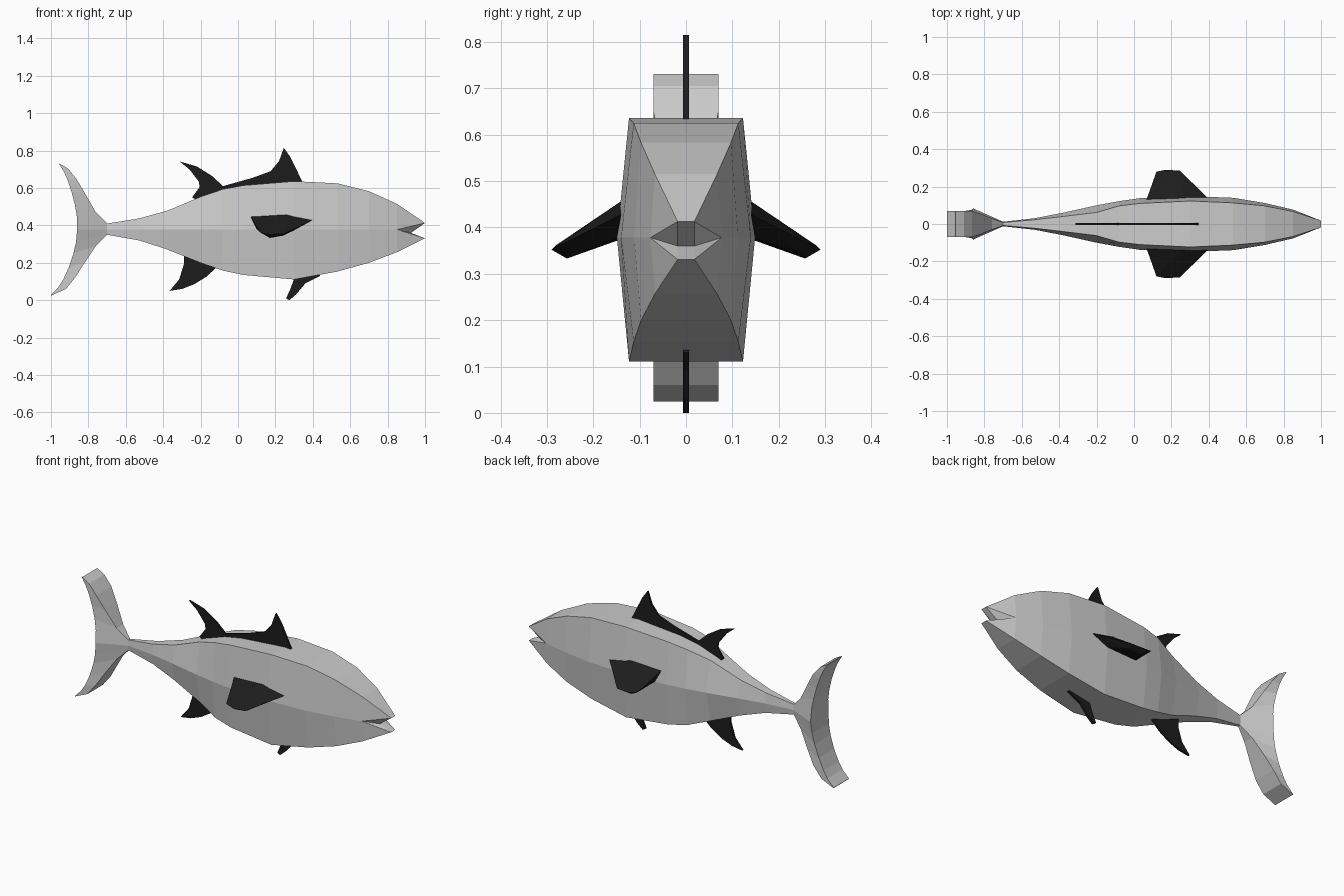
import bpy, bmesh


def finish(name, bm, mat=None):
    bmesh.ops.remove_doubles(bm, verts=bm.verts, dist=0.0005)
    bmesh.ops.recalc_face_normals(bm, faces=bm.faces)
    me = bpy.data.meshes.new(name)
    bm.to_mesh(me)
    bm.free()
    ob = bpy.data.objects.new(name, me)
    bpy.context.collection.objects.link(ob)
    if mat:
        me.materials.append(mat)
    return ob


def loft(bm, rings):
    rows = [[bm.verts.new(p) for p in r] for r in rings]
    for a, b in zip(rows, rows[1:]):
        n = len(a)
        for i in range(n):
            j = (i + 1) % n
            bm.faces.new((a[i], a[j], b[j], b[i]))
    return rows


dark = bpy.data.materials.new("dark_fin")
dark.diffuse_color = (0.012, 0.012, 0.012, 1)

# Body: six-sided sections (x, top z, bottom z, flat half width, side half width)
sections = [
    (-0.70, 0.41, 0.35, 0.008, 0.012), (-0.53, 0.437, 0.32, 0.023, 0.031),
    (-0.38, 0.478, 0.272, 0.04, 0.06), (-0.20, 0.553, 0.20, 0.062, 0.10),
    (-0.08, 0.594, 0.158, 0.097, 0.122), (0.03, 0.614, 0.135, 0.11, 0.138),
    (0.30, 0.636, 0.111, 0.123, 0.149), (0.53, 0.625, 0.153, 0.113, 0.14),
    (0.70, 0.583, 0.20, 0.097, 0.112), (0.85, 0.515, 0.257, 0.067, 0.077)]
bm = bmesh.new()
rows = loft(bm, [[(x, -w, t), (x, w, t), (x, s, 0.378), (x, w, b), (x, -w, b), (x, -s, 0.378)]
                 for x, t, b, w, s in sections])
bm.faces.new(rows[0])

# Open mouth: upper lip, lower lip and the inner corner
t0, t1, m1, b1, b0, m0 = rows[-1]
u0, u1, l0, l1, i0, i1 = [bm.verts.new((x, y, z)) for x, z in ((1, 0.413), (1, 0.331), (0.925, 0.36))
                          for y in (-0.018, 0.018)]
for f in ((t0, t1, u1, u0), (b0, b1, l1, l0), (u0, u1, i1, i0), (l0, l1, i1, i0),
          (t0, u0, m0), (t1, u1, m1), (b0, l0, m0), (b1, l1, m1),
          (m0, u0, i0), (m1, u1, i1), (m0, l0, i0), (m1, l1, i1)):
    bm.faces.new(f)
finish("body", bm)

# Tail lobes: (leading x, z, half width, trailing x, z, half width)
root = (-0.70, 0.378, 0.012, -0.86, 0.378, 0.083)
upper = [root, (-0.70, 0.41, 0.008, -0.862, 0.45, 0.077), (-0.76, 0.47, 0.03, -0.872, 0.51, 0.073),
         (-0.82, 0.575, 0.055, -0.89, 0.58, 0.07), (-0.865, 0.65, 0.07, -0.91, 0.64, 0.07),
         (-0.91, 0.705, 0.07, -0.93, 0.685, 0.07), (-0.955, 0.731, 0.07, -0.956, 0.729, 0.07)]
lower = [root, (-0.70, 0.35, 0.008, -0.866, 0.31, 0.077), (-0.76, 0.29, 0.03, -0.88, 0.25, 0.073),
         (-0.82, 0.20, 0.055, -0.905, 0.175, 0.07), (-0.87, 0.122, 0.07, -0.935, 0.11, 0.07),
         (-0.92, 0.06, 0.07, -0.96, 0.07, 0.07), (-0.999, 0.025, 0.07, -1.0, 0.028, 0.07)]
bm = bmesh.new()
for lobe in (upper, lower):
    r = loft(bm, [[(a, -w, z), (a, w, z), (c, v, d), (c, -v, d)] for a, z, w, c, d, v in lobe])
    bm.faces.new(r[-1])
finish("tail_fin", bm)

# Thin fins on the centre line
fins = {
    "dorsal_fin": [(0.345, 0.632), (0.28, 0.765), (0.245, 0.815), (0.22, 0.745), (0.175, 0.69),
                   (0.08, 0.655), (-0.08, 0.61), (-0.14, 0.665), (-0.22, 0.715), (-0.312, 0.742),
                   (-0.26, 0.70), (-0.21, 0.635), (-0.205, 0.605), (-0.245, 0.55), (-0.2, 0.52), (0.3, 0.6)],
    "anal_fin": [(-0.11, 0.18), (-0.17, 0.125), (-0.235, 0.085), (-0.30, 0.06), (-0.366, 0.05),
                 (-0.315, 0.11), (-0.29, 0.19), (-0.29, 0.235), (-0.15, 0.24)],
    "pelvic_fin": [(0.44, 0.13), (0.36, 0.09), (0.31, 0.03), (0.275, 0.0), (0.257, 0.01),
                   (0.28, 0.06), (0.30, 0.115), (0.31, 0.15), (0.42, 0.16)]}
for name, pts in fins.items():
    bm = bmesh.new()
    face = bm.faces.new([bm.verts.new((x, -0.006, z)) for x, z in pts])
    ext = bmesh.ops.extrude_face_region(bm, geom=[face], use_keep_orig=True)
    for v in ext["geom"]:
        if isinstance(v, bmesh.types.BMVert):
            v.co.y = 0.006
    finish(name, bm, dark)

# Wedge-shaped side fins
wedge = [(0.41, 0.125, 0.435), (0.26, 0.135, 0.46), (0.065, 0.125, 0.45), (0.10, 0.125, 0.38),
         (0.32, 0.125, 0.385), (0.12, 0.28, 0.362), (0.17, 0.29, 0.352), (0.245, 0.285, 0.355),
         (0.17, 0.257, 0.333), (0.24, 0.25, 0.345)]
for name, s in (("front_side_fin", -1), ("back_side_fin", 1)):
    bm = bmesh.new()
    for x, y, z in wedge:
        bm.verts.new((x, s * y, z))
    bmesh.ops.convex_hull(bm, input=bm.verts)
    finish(name, bm, dark)
